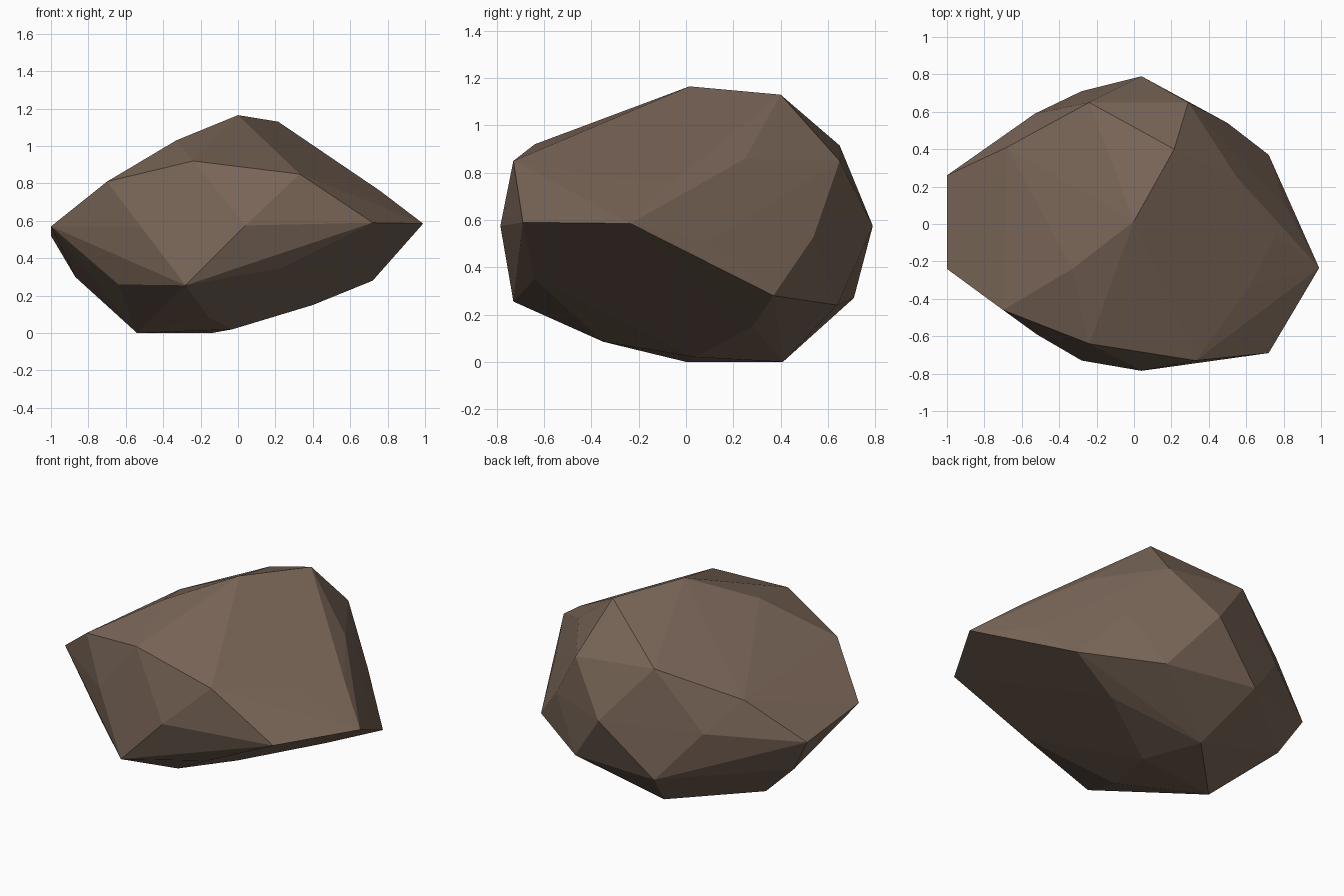
import bpy
import bmesh

# Remove only the default cube
default_cube = bpy.data.objects.get("Cube")
if default_cube:
    bpy.data.objects.remove(default_cube, do_unlink=True)


def make_material(name, color):
    """Create a plain matte material with one flat colour."""
    material = bpy.data.materials.new(name)
    material.use_nodes = True
    material.diffuse_color = color
    shader = material.node_tree.nodes["Principled BSDF"]
    shader.inputs["Base Color"].default_value = color
    shader.inputs["Roughness"].default_value = 1
    return material


def make_faceted_stone(name, corner_groups, material):
    """Wrap flat facets around the corner points of a stone."""
    bm = bmesh.new()
    for group in corner_groups:
        for corner in group:
            bm.verts.new(corner)

    # Wrap the corners, then drop any that lie inside the skin
    bmesh.ops.convex_hull(bm, input=bm.verts[:], use_existing_faces=False)
    loose = [vert for vert in bm.verts if not vert.link_faces]
    bmesh.ops.delete(bm, geom=loose, context="VERTS")
    bmesh.ops.recalc_face_normals(bm, faces=bm.faces[:])
    for face in bm.faces:
        face.smooth = False

    mesh = bpy.data.meshes.new(name)
    bm.to_mesh(mesh)
    bm.free()
    mesh.materials.append(material)
    stone = bpy.data.objects.new(name, mesh)
    bpy.context.scene.collection.objects.link(stone)
    return stone


# Ridge and crown of the stone
crown = [
    (0, .015, 1.165), (.215, .4, 1.13), (-.33, -.24, 1.03),
    (.14, -.35, 1), (.45, .05, .94),
]

# Sloping shoulders below the crown
shoulders = [
    (-.24, -.64, .92), (.33, -.73, .85), (.62, -.33, .78),
    (.76, -.06, .76), (.55, .25, .86), (.29, .65, .85),
    (-.24, .65, .915), (-.68, .41, .75), (-.7, -.46, .81),
]

# Widest band around the middle
waist = [
    (.04, -.785, .575), (.72, -.69, .59), (.99, -.235, .585),
    (.81, .1, .51), (.5, .54, .53), (.04, .79, .575),
    (-.53, .59, .57), (-1, .26, .52), (-1, -.24, .57),
    (-.52, -.59, .57),
]

# Undercut flanks
flanks = [
    (-.28, -.73, .255), (.24, -.64, .35), (.79, .08, .4),
    (.72, .37, .28), (.3, .64, .24), (-.28, .71, .27),
    (-.87, .2, .3), (-.64, -.4, .26),
]

# Resting underside
underside = [
    (-.16, -.35, .085), (.4, .28, .15), (-.14, .41, 0),
    (-.54, 0, 0), (-.03, .04, .02),
]

brown_stone = make_material("brown stone", (.19, .13, .095, 1))
make_faceted_stone(
    "boulder", [crown, shoulders, waist, flanks, underside], brown_stone
)
